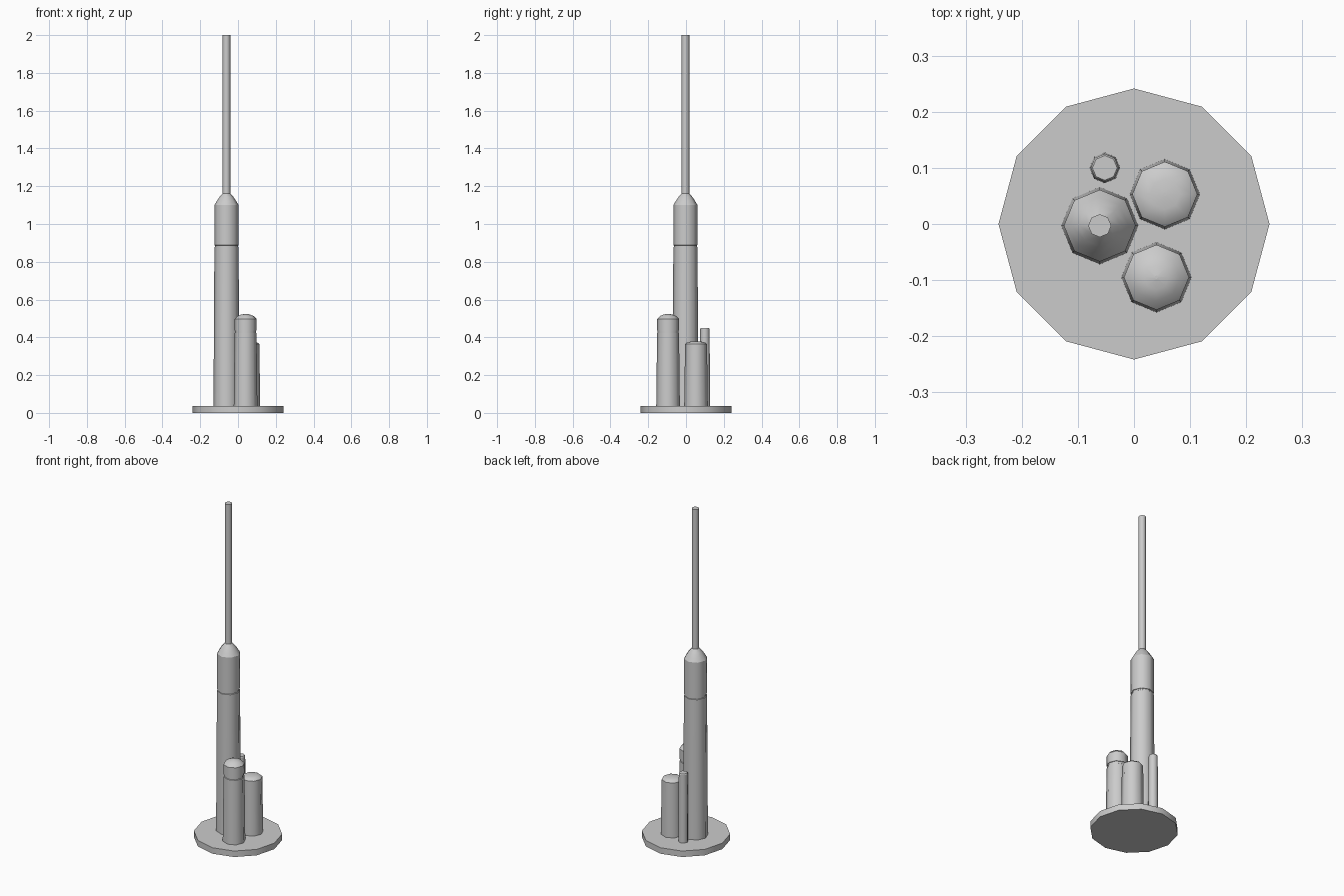
import bpy
import bmesh
from math import cos, sin, pi, radians
from mathutils import Vector

cube = bpy.data.objects.get("Cube")
if cube:
    bpy.data.objects.remove(cube, do_unlink=True)

grey = bpy.data.materials.new("concrete_grey")
grey.use_nodes = True
colour = (0.6, 0.6, 0.6, 1)
grey.diffuse_color = colour
grey.node_tree.nodes["Principled BSDF"].inputs["Base Color"].default_value = colour


def is_crease(profile, k):
    """A ring is sharp at either end or where the profile bends strongly."""
    if k in (0, len(profile) - 1):
        return True
    a, b, c = (Vector(p) for p in profile[k - 1:k + 2])
    return (b - a).angle(c - b) > radians(28)


def lathe(name, centre, profile, sides=8):
    """Stack rings of (radius, height) into a closed solid, smooth around."""
    bm = bmesh.new()
    angles = [2 * pi * i / sides for i in range(sides)]
    rings = [[bm.verts.new((r * cos(a), r * sin(a), z)) for a in angles]
             for r, z in profile]
    for low, high in zip(rings, rings[1:]):
        for i in range(sides):
            j = (i + 1) % sides
            bm.faces.new((low[i], low[j], high[j], high[i]))
    bm.faces.new(rings[0][::-1])
    bm.faces.new(rings[-1])
    for face in bm.faces:
        face.smooth = True
    for k, ring in enumerate(rings):
        if is_crease(profile, k):
            for i in range(sides):
                bm.edges.get((ring[i], ring[(i + 1) % sides])).smooth = False
    mesh = bpy.data.meshes.new(name)
    bm.to_mesh(mesh)
    bm.free()
    mesh.materials.append(grey)
    obj = bpy.data.objects.new(name, mesh)
    obj.location = (*centre, 0)
    bpy.context.collection.objects.link(obj)


FOOT = 0.001  # the towers are sunk through the slab
TOWER = (-0.061, -0.003)

# Twelve-sided ground slab
lathe("base_plate", (0, 0), [(0.2415, 0), (0.2415, 0.036)], 12)

# Tall tower with a shallow joint and tapered shoulder
lathe("main_tower", TOWER,
      [(0.069, FOOT), (0.064, 0.877), (0.061, 0.879), (0.061, 0.887),
       (0.064, 0.888), (0.064, 1.1), (0.051, 1.122), (0.037, 1.143), (0.02, 1.162)])

# Thin mast on the tower
lathe("mast", TOWER, [(0.0205, 1.155), (0.0205, 2.0)])

# Domed tower with a collar groove
lathe("domed_tower", (0.04, -0.095),
      [(0.063, FOOT), (0.058, 0.422), (0.055, 0.424), (0.055, 0.436),
       (0.058, 0.437), (0.058, 0.497), (0.042, 0.513), (0.022, 0.521), (0.003, 0.524)])

# Short wide tower with a shallow cap
lathe("short_tower", (0.055, 0.053),
      [(0.063, FOOT), (0.058, 0.364), (0.047, 0.373), (0.027, 0.378), (0.003, 0.379)])

# Slim tower at the back
lathe("slim_tower", (-0.052, 0.1),
      [(0.0275, FOOT), (0.025, 0.444), (0.022, 0.449)])
